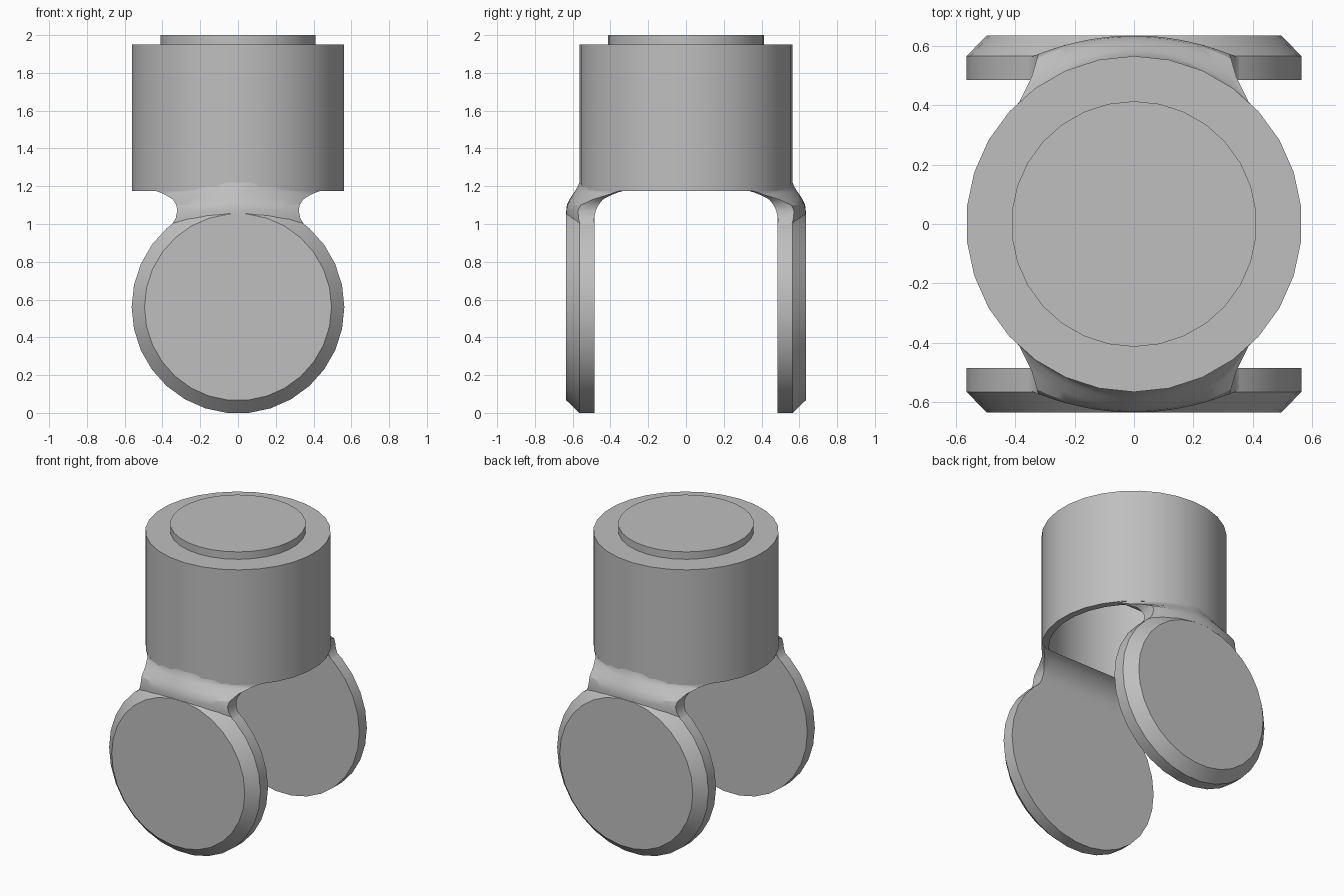
import bpy, bmesh
from math import sin, cos, pi, sqrt, radians
from mathutils import Matrix

cube = bpy.data.objects.get("Cube")
if cube:
    bpy.data.objects.remove(cube, do_unlink=True)

grey = bpy.data.materials.new("plain_grey")
grey.use_nodes = True
GREY = (0.52, 0.52, 0.52, 1)
grey.diffuse_color = GREY
grey.node_tree.nodes["Principled BSDF"].inputs["Base Color"].default_value = GREY

SEGMENTS = 30
BODY_R = 0.565
DISC_Z = 0.56


def finish(name, bm):
    """Turn a bmesh into a smooth object with sharp edges kept."""
    bmesh.ops.recalc_face_normals(bm, faces=bm.faces)
    mesh = bpy.data.meshes.new(name)
    bm.to_mesh(mesh)
    bm.free()
    mesh.materials.append(grey)
    obj = bpy.data.objects.new(name, mesh)
    bpy.context.collection.objects.link(obj)
    bpy.ops.object.select_all(action='DESELECT')
    obj.select_set(True)
    bpy.context.view_layer.objects.active = obj
    bpy.ops.object.shade_smooth_by_angle(angle=radians(30))
    return obj


def bridge(bm, loops):
    for a, b in zip(loops, loops[1:]):
        for i in range(len(a)):
            j = (i + 1) % len(a)
            bm.faces.new((a[i], a[j], b[j], b[i]))
    bm.faces.new(loops[0])
    bm.faces.new(loops[-1])


def lathe(name, profile, start=0.0, matrix=Matrix()):
    """Revolve (radius, z) points around z, closing both ends."""
    bm = bmesh.new()
    angles = [start + 2 * pi * i / SEGMENTS for i in range(SEGMENTS)]
    bridge(bm, [[bm.verts.new((r * cos(a), r * sin(a), z)) for a in angles]
                for r, z in profile])
    bm.transform(matrix)
    return finish(name, bm)


# Hollow cup-shaped body and the low boss on top
lathe("body", [(0.52, 1.9), (0.52, 1.175), (BODY_R, 1.175), (BODY_R, 1.95)], pi / 2)
lathe("top_boss", [(0.413, 1.93), (0.413, 2.0)], pi / 2)


def smooth(t):
    t = max(0.0, min(1.0, t))
    return t * t * (3 - 2 * t)


def neck_outer(x, z):
    """Outer skin: flat at the disc, turning into the round body."""
    body_y = sqrt((BODY_R - 0.004) ** 2 - x * x)
    disc_y = 0.634 - 0.6 * x * x
    s = smooth((z - 1.08) / (0.16 - 0.2 * abs(x)))
    return disc_y + (body_y - disc_y) * s


# Neck levels: height, half width, inner y
LEVELS = [(0.9, 0.36, 0.487), (0.97, 0.383, 0.487), (1.0, 0.348, 0.487),
          (1.03, 0.33, 0.486), (1.07, 0.322, 0.478), (1.1, 0.326, 0.464),
          (1.13, 0.345, 0.44), (1.155, 0.385, 0.41), (1.168, 0.415, 0.385),
          (1.176, 0.44, 0.36), (1.178, 0.44, None), (1.2, 0.4, None),
          (1.22, 0.36, None), (1.24, 0.32, None)]
COLUMNS = 20


def neck(name, side):
    bm = bmesh.new()
    loops = []
    for z, width, inner in LEVELS:
        xs = [width * (2 * i / COLUMNS - 1) for i in range(COLUMNS + 1)]
        outer_pts = [(x, neck_outer(x, z)) for x in xs]
        inner_pts = [(x, min(inner or 1, y - 0.02)) for x, y in outer_pts]
        ring = outer_pts + inner_pts[::-1]
        loops.append([bm.verts.new((x, side * y, z)) for x, y in ring])
    bridge(bm, loops)
    finish(name, bm)


# Two chamfered round cheeks, each joined to the body by a filleted neck
for label, side in (("front", -1), ("back", 1)):
    turn = Matrix.Translation((0, 0, DISC_Z)) @ Matrix.Rotation(-side * pi / 2, 4, 'X')
    lathe(label + "_disc", [(0.563, 0.485), (0.563, 0.565), (0.495, 0.635)], 0, turn)
    neck(label + "_neck", side)
